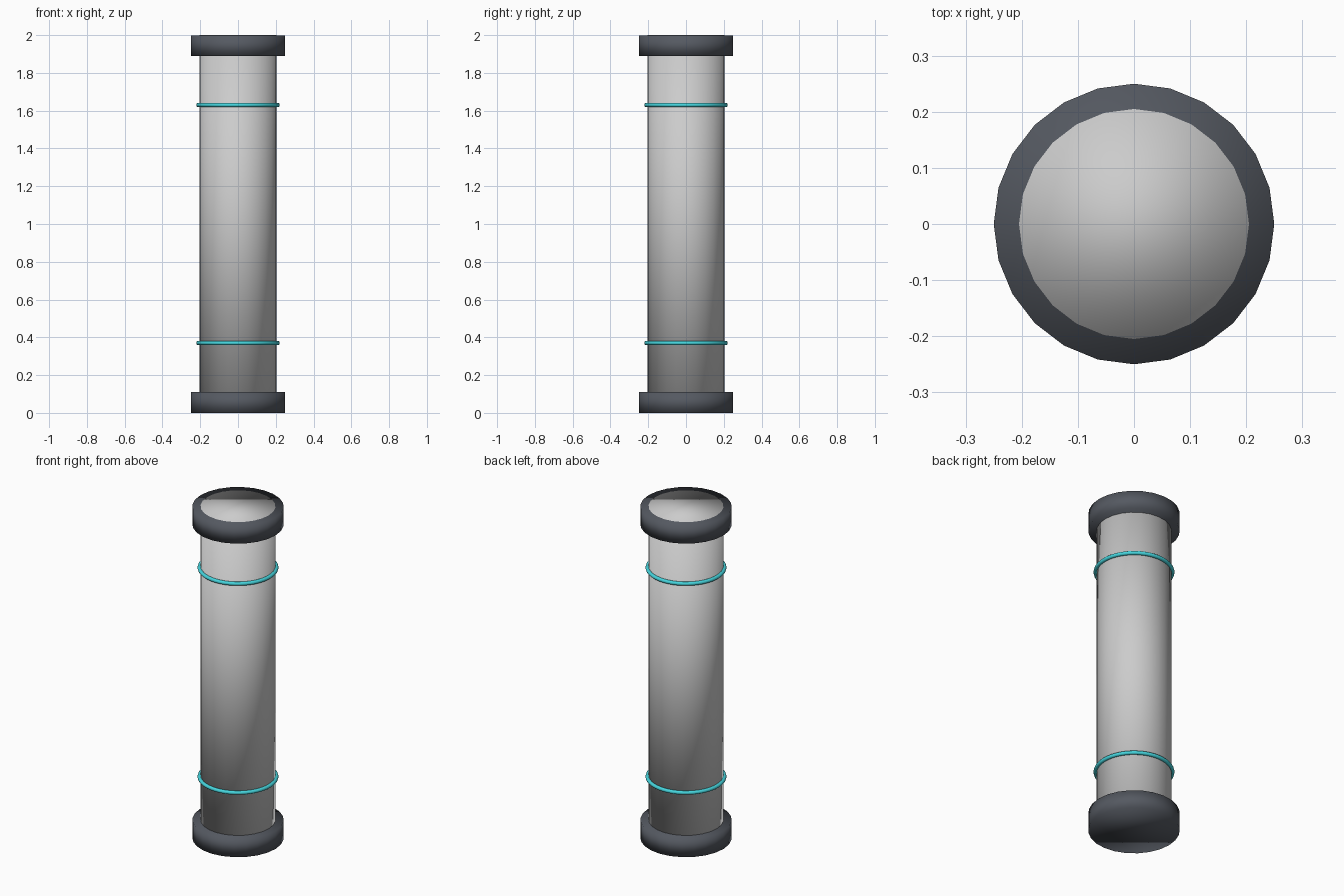
import bpy

if "Cube" in bpy.data.objects:
    bpy.data.objects.remove(bpy.data.objects["Cube"])


def make_material(name, color):
    mat = bpy.data.materials.new(name)
    mat.diffuse_color = (*color, 1.0)
    mat.use_nodes = True
    mat.node_tree.nodes["Principled BSDF"].inputs["Base Color"].default_value = mat.diffuse_color
    return mat


def finish(name, mat=None):
    obj = bpy.context.object
    obj.name = name
    bpy.ops.object.shade_smooth()
    if mat:
        obj.data.materials.append(mat)
    return obj


def cylinder(name, radius, z0, z1, mat=None):
    bpy.ops.mesh.primitive_cylinder_add(
        vertices=24, radius=radius, depth=z1 - z0, location=(0, 0, (z0 + z1) / 2))
    return finish(name, mat)


dark = make_material("dark_grey", (0.09, 0.10, 0.12))
teal = make_material("teal", (0.06, 0.66, 0.72))

# Long tube body; its light upper end shows inside the top collar
cylinder("tube_body", 0.205, 0.001, 2.0)

# Dark end collars
cylinder("bottom_collar", 0.25, 0.0, 0.11, dark)
cylinder("top_collar", 0.25, 1.89, 1.999, dark)

# Thin glowing bands around the tube
for name, z in (("lower_band", 0.37), ("upper_band", 1.63)):
    bpy.ops.mesh.primitive_torus_add(
        major_radius=0.21, minor_radius=0.011, major_segments=48,
        minor_segments=12, location=(0, 0, z))
    finish(name, teal)
